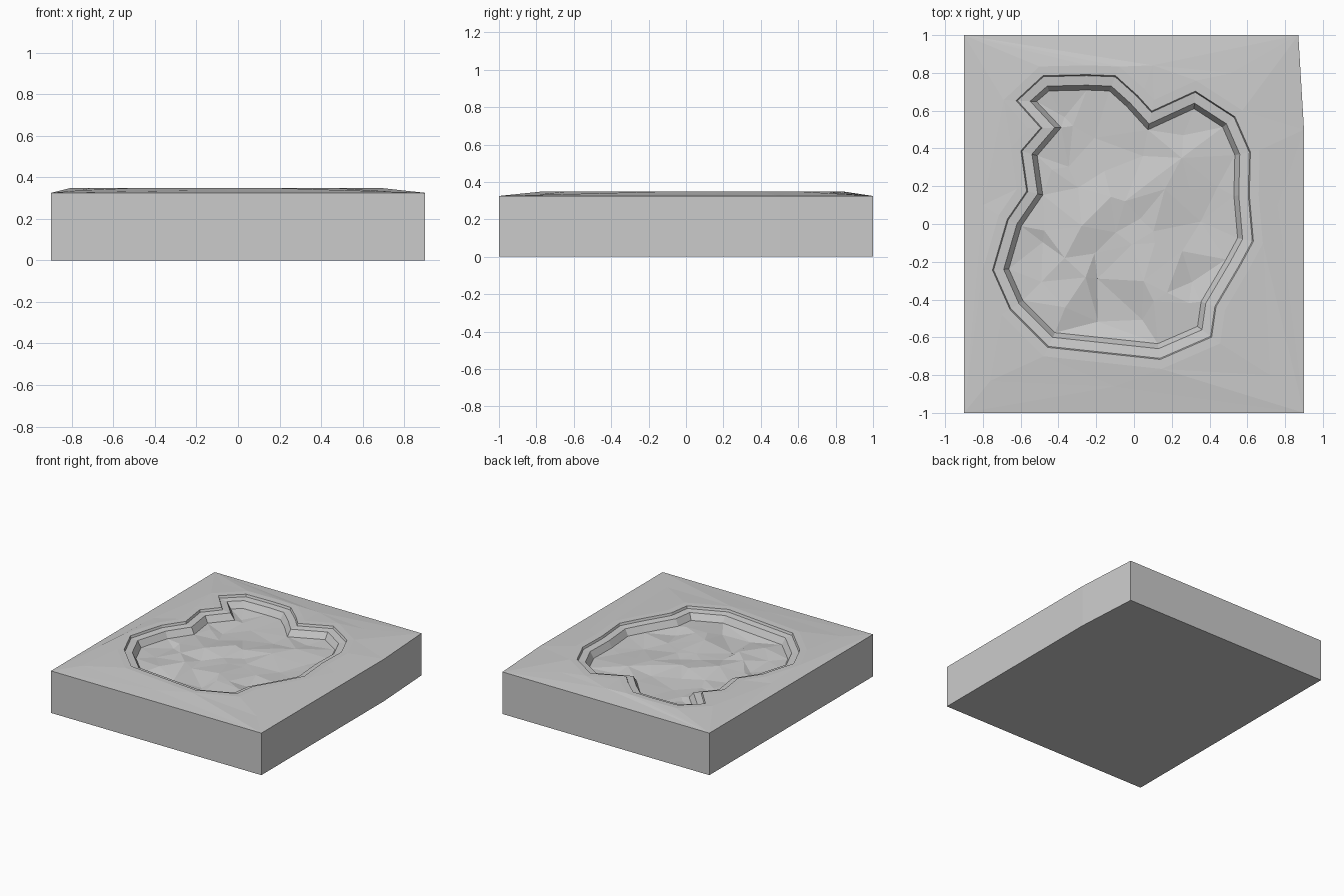
import bpy, bmesh, random
from mathutils import Vector
from mathutils.geometry import delaunay_2d_cdt

random.seed(4)
cube = bpy.data.objects.get("Cube")
if cube:
    bpy.data.objects.remove(cube)

stone = bpy.data.materials.new("grey stone")
stone.use_nodes = True
grey = (0.6, 0.6, 0.6, 1)
stone.diffuse_color = grey
stone.node_tree.nodes["Principled BSDF"].inputs["Base Color"].default_value = grey

# Shoreline of the hollow, clockwise from the back left
shore = [Vector(p) for p in [
    (-.55, .65), (-.46, .73), (-.25, .735), (-.12, .73), (-.02, .64), (.08, .53),
    (.32, .64), (.49, .53), (.56, .37), (.555, .15), (.575, -.08), (.51, -.2),
    (.38, -.42), (.36, -.56), (.13, -.66), (-.43, -.6), (-.61, -.42),
    (-.69, -.24), (-.62, 0), (-.51, .16), (-.54, .37), (-.42, .51)]]


def offset(loop, dist):
    """Move a clockwise loop outward by dist, with limited mitres."""
    out = []
    for i, p in enumerate(loop):
        a = (p - loop[i - 1]).normalized()
        b = (loop[(i + 1) % len(loop)] - p).normalized()
        na, nb = Vector((-a.y, a.x)), Vector((-b.y, b.x))
        n = (na + nb).normalized()
        out.append(p + n * dist / max(n.dot(na), 0.75))
    return out


def inside(p, loop):
    hit = False
    for i, a in enumerate(loop):
        b = loop[i - 1]
        if (a.y > p.y) != (b.y > p.y):
            if p.x < a.x + (p.y - a.y) * (b.x - a.x) / (b.y - a.y):
                hit = not hit
    return hit


points, heights, edges = [], [], []


def add_loop(loop, z):
    start, n = len(points), len(loop)
    points.extend(loop)
    heights.extend([z] * n)
    edges.extend((start + i, start + (i + 1) % n) for i in range(n))


# Slab border, raised rim, small step, shelf, steep bank
border = [Vector(p) for p in [(-.9, -1), (.9, -1), (.9, .5), (.87, 1), (-.9, 1)]]
add_loop(border, .325)
add_loop(offset(shore, .105), .349)
add_loop(offset(shore, .056), .348)
add_loop(offset(shore, .05), .331)
add_loop(shore, .325)
bank = offset(shore, -.026)
add_loop(bank, .277)

# Outer slope facets
for x, y, z in [(-.76, -.83, .337), (.72, -.8, .332), (.52, .8, .341), (-.72, .84, .339),
                (.76, .1, .337), (-.8, .1, .34), (.1, .84, .344), (-.1, -.86, .338)]:
    points.append(Vector((x, y)))
    heights.append(z)

# Uneven floor
core = offset(bank, -.05)
step = .155
for i in range(-5, 6):
    for j in range(-5, 6):
        p = Vector((i + random.uniform(-.38, .38), j + random.uniform(-.38, .38))) * step
        if inside(p, core):
            points.append(p)
            heights.append(random.uniform(.255, .295))

co, _, tris, source, _, _ = delaunay_2d_cdt(points, edges, [], 0, 1e-5)
bm = bmesh.new()
verts = [bm.verts.new((c.x, c.y, heights[s[0]] if s else .348))
         for c, s in zip(co, source)]
for t in tris:
    bm.faces.new([verts[i] for i in t])

# Side walls and underside
rim = [e for e in bm.edges if e.is_boundary]
new = bmesh.ops.extrude_edge_only(bm, edges=rim)["geom"]
for v in new:
    if isinstance(v, bmesh.types.BMVert):
        v.co.z = 0
low = [e for e in new if isinstance(e, bmesh.types.BMEdge)
       and all(v.co.z == 0 for v in e.verts)]
bmesh.ops.contextual_create(bm, geom=low)
bmesh.ops.recalc_face_normals(bm, faces=bm.faces[:])

mesh = bpy.data.meshes.new("pond_slab")
bm.to_mesh(mesh)
bm.free()
mesh.materials.append(stone)
bpy.context.collection.objects.link(bpy.data.objects.new("pond_slab", mesh))
